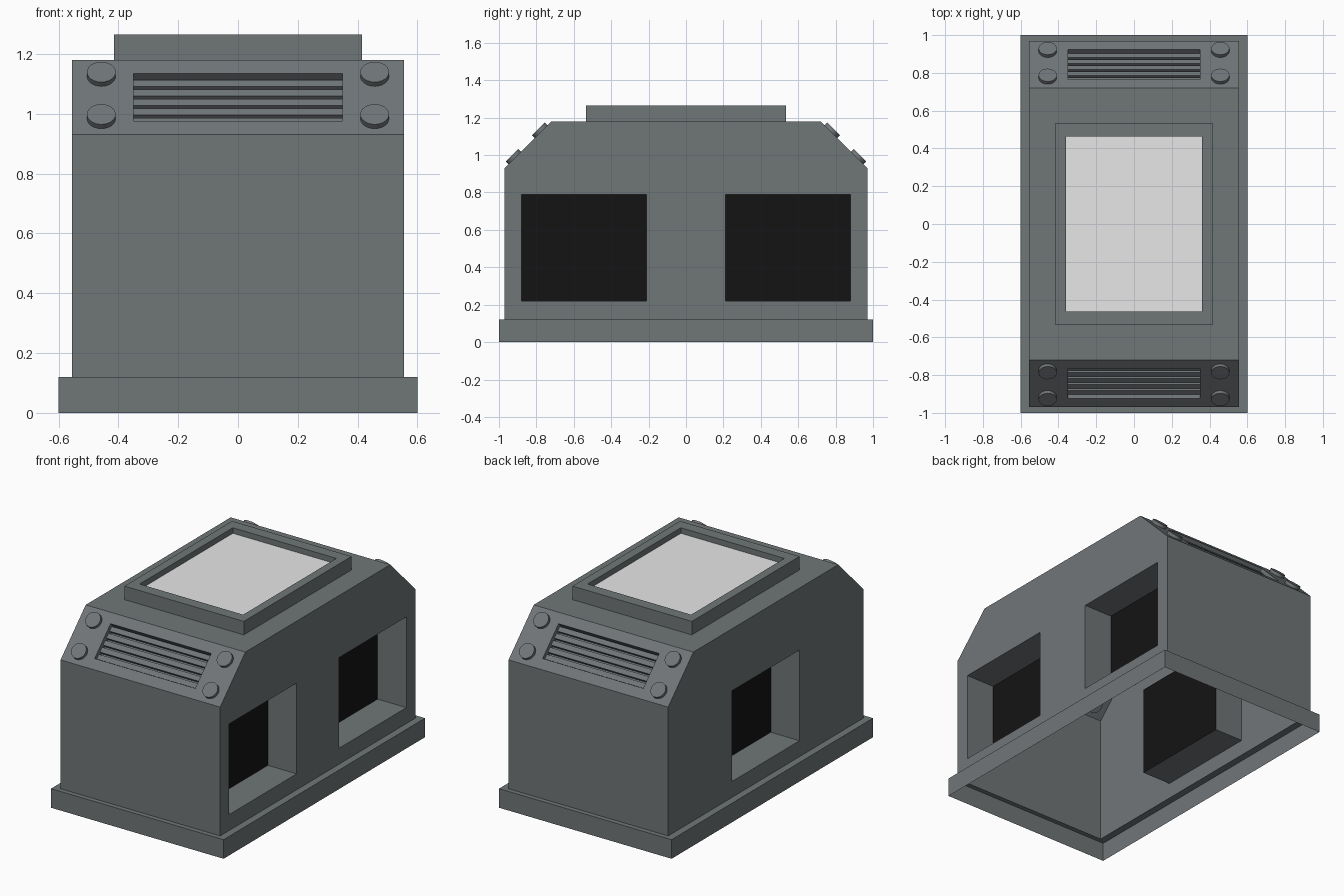
import bpy, bmesh
from math import radians
from mathutils import Vector, Matrix

if "Cube" in bpy.data.objects:
    bpy.data.objects.remove(bpy.data.objects["Cube"], do_unlink=True)


def material(name, rgb):
    m = bpy.data.materials.new(name)
    m.use_nodes = True
    m.diffuse_color = (*rgb, 1)
    m.node_tree.nodes["Principled BSDF"].inputs["Base Color"].default_value = (*rgb, 1)
    return m


GREY = material("slate grey", (0.163, 0.18, 0.187))
BLACK = material("window black", (0.007, 0.007, 0.007))
PALE = material("pale panel", (0.8, 0.8, 0.8))


def finish(name, bm, mats, recalc=True):
    bmesh.ops.remove_doubles(bm, verts=bm.verts[:], dist=0.0005)
    if recalc:
        bmesh.ops.recalc_face_normals(bm, faces=bm.faces[:])
    me = bpy.data.meshes.new(name)
    bm.to_mesh(me)
    bm.free()
    for m in mats:
        me.materials.append(m)
    ob = bpy.data.objects.new(name, me)
    bpy.context.collection.objects.link(ob)
    return ob


def rect(place, u0, u1, v0, v1):
    return [place(u, v) for u, v in ((u0, v0), (u1, v0), (u1, v1), (u0, v1))]


def face(bm, points, mat=0):
    bm.faces.new([bm.verts.new(p) for p in points]).material_index = mat


def walls(bm, loop, offset):
    """Skirt of quads from a loop to its offset copy."""
    for a, b in zip(loop, loop[1:] + loop[:1]):
        face(bm, (a, b, b + offset, a + offset))


def panel(bm, outline, holes, normal):
    """Flat sheet with holes cut in it."""
    edges = []
    for loop in [outline] + holes:
        vs = [bm.verts.new(p) for p in loop]
        edges += [bm.edges.new((vs[i - 1], vs[i])) for i in range(len(vs))]
    bmesh.ops.triangle_fill(bm, use_beauty=True, use_dissolve=False,
                            edges=edges, normal=normal)


def tray(bm, loop, offset, mat):
    """Recess: side walls and a floor."""
    walls(bm, loop, offset)
    face(bm, [p + offset for p in loop], mat)


# Main dimensions
BX, BY = 0.555, 0.97             # body half sizes
LEDGE, EAVE, ROOF = 0.12, 0.93, 1.18
RIDGE = 0.72                     # half length of flat roof
WIN_Z = (0.22, 0.79)
SLOPE = Vector((0, BY - RIDGE, ROOF - EAVE))
LENGTH = SLOPE.length
UP = SLOPE.normalized()          # up the front slope
OUT = Vector((0, -UP.z, UP.y))   # away from the front slope
MID = Vector((0, -(BY + RIDGE) / 2, (EAVE + ROOF) / 2))
GX, GV, GDEPTH = 0.35, 0.112, 0.05


def on_slope(u, v):
    return MID + Vector((u, 0, 0)) + UP * v


def flip(p):
    return Vector((p.x, -p.y, p.z))


# Body shell, open underneath, with recessed windows and grille pockets
bm = bmesh.new()
profile = [(-BY, LEDGE), (BY, LEDGE), (BY, EAVE), (RIDGE, ROOF), (-RIDGE, ROOF), (-BY, EAVE)]
for side, spans in ((1, ((-0.88, -0.21), (0.21, 0.88))), (-1, ((-0.335, 0.335),))):
    wall = lambda y, z: Vector((side * BX, y, z))
    holes = [rect(wall, a, b, *WIN_Z) for a, b in spans]
    panel(bm, [wall(y, z) for y, z in profile], holes, (side, 0, 0))
    for h in holes:
        tray(bm, h, Vector((-side * 0.2, 0, 0)), 1)
for mirror in (Vector, flip):
    outline = [mirror(p) for p in rect(on_slope, -BX, BX, -LENGTH / 2, LENGTH / 2)]
    pocket = [mirror(p) for p in rect(on_slope, -GX, GX, -GV, GV)]
    panel(bm, outline, [pocket], mirror(OUT))
    tray(bm, pocket, mirror(OUT * -GDEPTH), 0)
    face(bm, [mirror(p) for p in rect(lambda u, v: Vector((u, -BY, v)), -BX, BX, LEDGE, EAVE)])
face(bm, rect(lambda u, v: Vector((u, v, ROOF)), -BX, BX, -RIDGE, RIDGE))
finish("body_shell", bm, [GREY, BLACK])

# Base skirt with a ledge around the body
bm = bmesh.new()
at_ledge = lambda u, v: Vector((u, v, LEDGE))
outer = rect(at_ledge, -0.6, 0.6, -1, 1)
panel(bm, outer, [rect(at_ledge, -BX, BX, -BY, BY)], (0, 0, 1))
walls(bm, outer, Vector((0, 0, -LEDGE)))
finish("base_skirt", bm, [GREY])

# Roof frame with a sunken pale panel
bm = bmesh.new()
TOP = 1.265
at_top = lambda u, v: Vector((u, v, TOP))
outer = rect(at_top, -0.415, 0.415, -0.535, 0.535)
inner = rect(at_top, -0.36, 0.36, -0.463, 0.463)
panel(bm, outer, [inner], (0, 0, 1))
walls(bm, outer, Vector((0, 0, ROOF - TOP)))
tray(bm, inner, Vector((0, 0, -0.035)), 1)
finish("roof_frame", bm, [GREY, PALE])

# Grille slats and round studs on both slopes
frame = Matrix((Vector((1, 0, 0)), UP, OUT)).transposed().to_4x4()
for end, turn in (("front", 0), ("back", 180)):
    spin = Matrix.Rotation(radians(turn), 4, "Z")
    bm = bmesh.new()
    pitch = 2 * GV / 5
    for i in range(5):
        centre = on_slope(0, (i - 2) * pitch) - OUT * 0.036
        bmesh.ops.create_cube(bm, size=1, matrix=spin @ Matrix.Translation(centre) @ frame
                              @ Matrix.Diagonal((2 * GX, pitch - 0.014, 0.026, 1)))
    finish(end + "_grille_slats", bm, [GREY], recalc=False)
    bm = bmesh.new()
    for x in (-0.457, 0.457):
        for v in (-0.1, 0.1):
            bmesh.ops.create_cone(bm, cap_ends=True, segments=24, radius1=0.048,
                                  radius2=0.048, depth=0.04,
                                  matrix=spin @ Matrix.Translation(on_slope(x, v)) @ frame)
    studs = finish(end + "_studs", bm, [GREY], recalc=False)
    bpy.ops.object.select_all(action="DESELECT")
    bpy.context.view_layer.objects.active = studs
    studs.select_set(True)
    bpy.ops.object.shade_smooth_by_angle(angle=radians(30))
